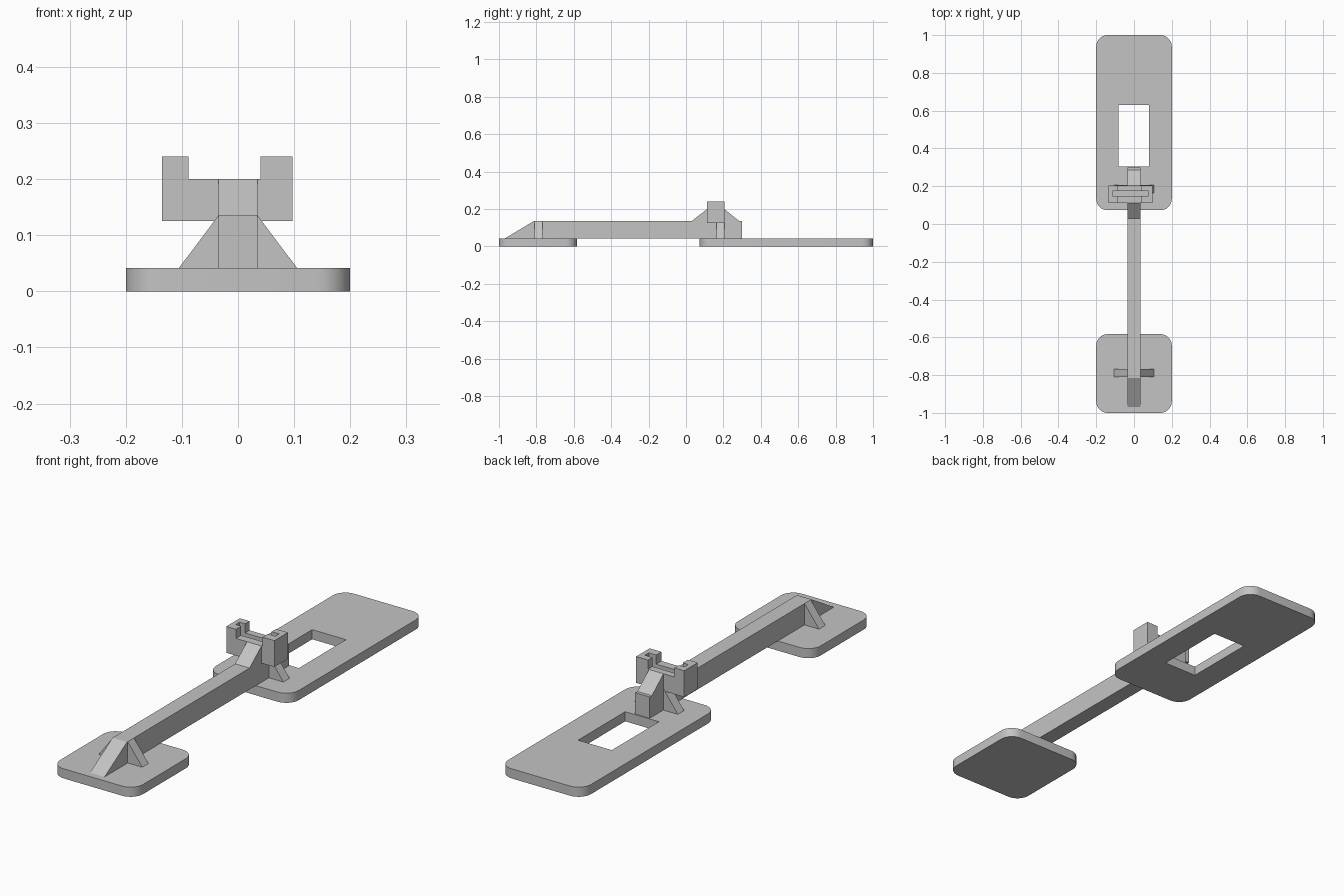
import bpy, bmesh, math

if "Cube" in bpy.data.objects:
    bpy.data.objects.remove(bpy.data.objects["Cube"])

grey = bpy.data.materials.new("matte grey")
grey.diffuse_color = (0.55, 0.55, 0.55, 1)
grey.use_nodes = True
grey.node_tree.nodes["Principled BSDF"].inputs["Base Color"].default_value = grey.diffuse_color


def prism(name, outline, depth):
    """Solid made by sweeping a closed outline of 3D points along depth."""
    bm = bmesh.new()
    face = bm.faces.new([bm.verts.new(p) for p in outline])
    swept = bmesh.ops.extrude_face_region(bm, geom=[face])["geom"]
    bmesh.ops.translate(bm, vec=depth,
                        verts=[v for v in swept if isinstance(v, bmesh.types.BMVert)])
    bmesh.ops.recalc_face_normals(bm, faces=bm.faces)
    mesh = bpy.data.meshes.new(name)
    bm.to_mesh(mesh)
    bm.free()
    mesh.materials.append(grey)
    obj = bpy.data.objects.new(name, mesh)
    bpy.context.collection.objects.link(obj)
    return obj


def box(name, x0, x1, y0, y1, z0, z1):
    return prism(name, [(x0, y0, z0), (x1, y0, z0), (x1, y1, z0), (x0, y1, z0)],
                 (0, 0, z1 - z0))


def activate(obj):
    bpy.ops.object.select_all(action="DESELECT")
    obj.select_set(True)
    bpy.context.view_layer.objects.active = obj


def cut(obj, *cutters):
    activate(obj)
    for cutter in cutters:
        mod = obj.modifiers.new("cut", "BOOLEAN")
        mod.operation, mod.solver, mod.object = "DIFFERENCE", "EXACT", cutter
        bpy.ops.object.modifier_apply(modifier=mod.name)


def rounded_plate(name, y0, y1, half=0.2, r=0.06, steps=8):
    corners = [(half - r, y1 - r), (r - half, y1 - r), (r - half, y0 + r), (half - r, y0 + r)]
    pts = []
    for i, (cx, cy) in enumerate(corners):
        for s in range(steps + 1):
            a = math.pi / 2 * (i + s / steps)
            pts.append((cx + r * math.cos(a), cy + r * math.sin(a), 0))
    return prism(name, pts, (0, 0, PLATE))


PLATE, BEAM_TOP, BEAM_HALF = 0.042, 0.135, 0.035

# Foot plates, the long one with a window
front_plate = rounded_plate("front_plate", -1.0, -0.583)
rear_plate = rounded_plate("rear_plate", 0.073, 1.0)
window = box("window_cutter", -0.083, 0.08, 0.305, 0.63, -0.1, 0.2)
cut(rear_plate, window)
for plate in (front_plate, rear_plate):
    activate(plate)
    bpy.ops.object.shade_smooth_by_angle(angle=math.radians(30))

# Beam with ramped front end and raised hump under the saddle
profile = [(-0.97, PLATE), (-0.815, BEAM_TOP), (0.03, BEAM_TOP), (0.112, 0.2),
           (0.205, 0.2), (0.285, BEAM_TOP), (0.3, BEAM_TOP), (0.3, PLATE)]
beam = prism("beam", [(-BEAM_HALF, y, z) for y, z in profile], (2 * BEAM_HALF, 0, 0))

# Triangular gussets on both sides of the beam
for end, y0 in (("front", -0.81), ("rear", 0.163)):
    for side, s in (("left", -1), ("right", 1)):
        prism(f"{end}_{side}_gusset",
              [(s * BEAM_HALF, y0, PLATE), (s * 0.105, y0, PLATE), (s * BEAM_HALF, y0, BEAM_TOP)],
              (0, 0.043, 0))

# Saddle: block with two ears and a crosswise slot
saddle = box("saddle", -0.135, 0.097, 0.112, 0.205, 0.125, 0.24)
notch = box("notch_cutter", -0.088, 0.04, 0.0, 0.3, 0.2, 0.3)
slot = box("slot_cutter", -0.115, 0.076, 0.148, 0.175, 0.165, 0.3)
cut(saddle, notch, slot)
cut(beam, slot)

for helper in (window, notch, slot):
    bpy.data.objects.remove(helper)
